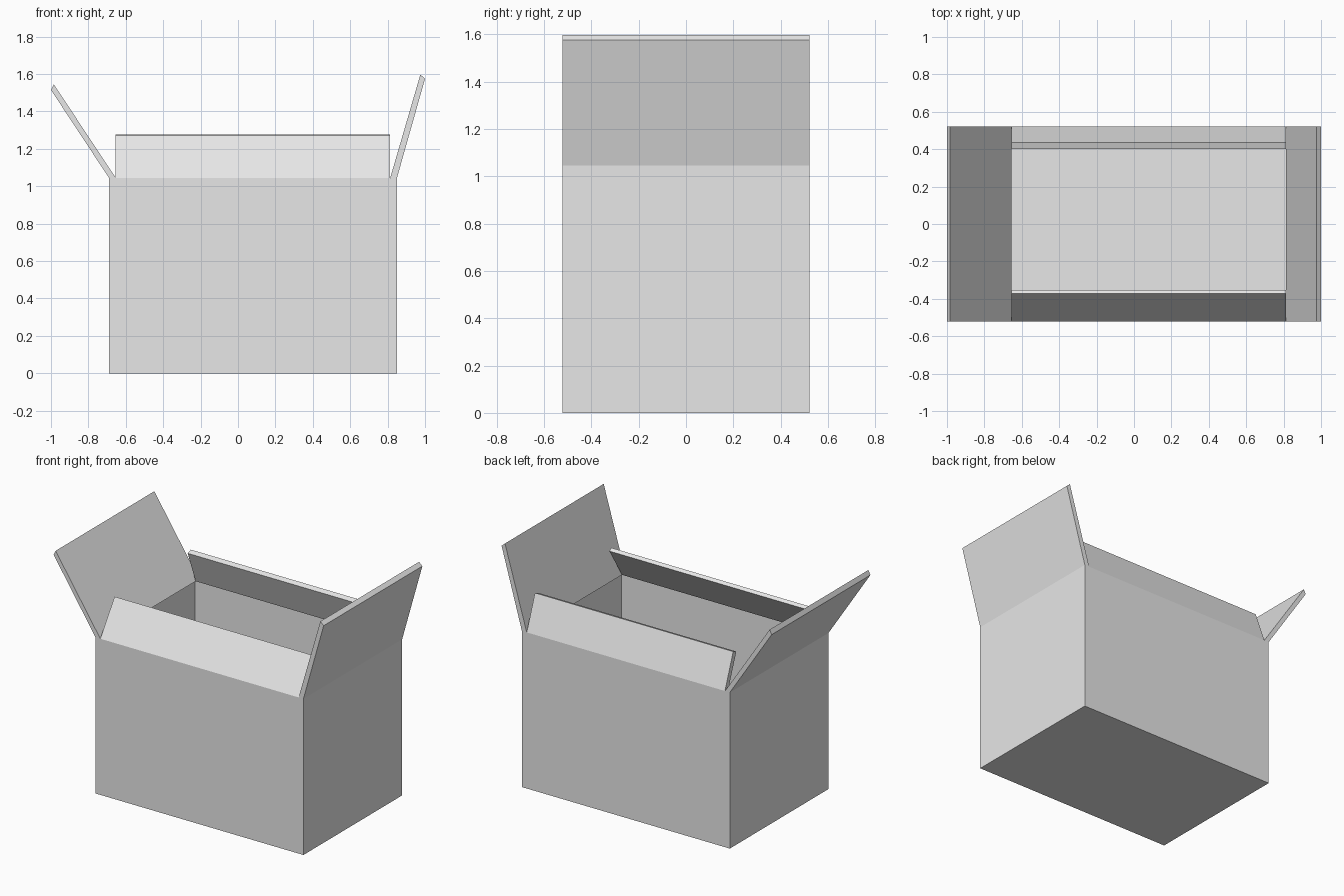
import bpy, bmesh
from mathutils import Vector

default = bpy.data.objects.get("Cube")
if default:
    bpy.data.objects.remove(default, do_unlink=True)

WALL = 0.036
LEFT, RIGHT = 0.85, -0.69
DEPTH = 0.522
RIM = 1.045

card = bpy.data.materials.new("light_grey_card")
card.use_nodes = True
colour = (0.8, 0.8, 0.8, 1)
card.diffuse_color = colour
card.node_tree.nodes["Principled BSDF"].inputs["Base Color"].default_value = colour


def add_part(name, bm):
    mesh = bpy.data.meshes.new(name)
    bm.to_mesh(mesh)
    bm.free()
    mesh.materials.append(card)
    obj = bpy.data.objects.new(name, mesh)
    bpy.context.collection.objects.link(obj)


# Open carton: hollowed cuboid, its rim left open where the flaps continue it
bm = bmesh.new()
bmesh.ops.create_cube(bm, size=1)
bmesh.ops.scale(bm, vec=(LEFT - RIGHT, 2 * DEPTH, RIM), verts=bm.verts)
bmesh.ops.translate(bm, vec=((LEFT + RIGHT) / 2, 0, RIM / 2), verts=bm.verts)
bm.normal_update()
top = max(bm.faces, key=lambda f: f.calc_center_median().z)
bmesh.ops.inset_individual(bm, faces=[top], thickness=WALL)
bmesh.ops.inset_individual(bm, faces=[top], thickness=0, depth=WALL - RIM)
rim = [f for f in bm.faces if all(v.co.z > RIM - 0.001 for v in f.verts)]
bmesh.ops.delete(bm, geom=rim, context='FACES_ONLY')
add_part("carton_body", bm)


def add_flap(name, profile, axis, start, end):
    """Extrude a (horizontal, z) profile along the hinge axis; drop the hidden hinge face."""
    bm = bmesh.new()
    place = lambda h, z: Vector((start, h, z)) if axis == 'X' else Vector((h, start, z))
    face = bm.faces.new([bm.verts.new(place(h, z)) for h, z in profile])
    run = Vector((end - start, 0, 0)) if axis == 'X' else Vector((0, end - start, 0))
    out = bmesh.ops.extrude_face_region(bm, geom=[face], use_keep_orig=True)
    moved = [g for g in out["geom"] if isinstance(g, bmesh.types.BMVert)]
    bmesh.ops.translate(bm, vec=run, verts=moved)
    bmesh.ops.recalc_face_normals(bm, faces=bm.faces)
    hinge = [f for f in bm.faces if all(v.co.z < RIM + 0.001 for v in f.verts)]
    bmesh.ops.delete(bm, geom=hinge, context='FACES_ONLY')
    add_part(name, bm)


# Each flap: outer hinge, outer tip, inner tip, inner hinge
add_flap("left_flap", [(LEFT, RIM), (1.0, 1.575), (0.975, 1.597), (LEFT - WALL, RIM)],
         'Y', -DEPTH, DEPTH)
add_flap("right_flap", [(RIGHT, RIM), (-1.0, 1.515), (-0.985, 1.545), (RIGHT + WALL, RIM)],
         'Y', -DEPTH, DEPTH)
add_flap("front_flap", [(-DEPTH, RIM), (-0.372, 1.27), (-0.352, 1.255), (WALL - DEPTH, RIM)],
         'X', RIGHT + WALL, LEFT - WALL)
add_flap("back_flap", [(DEPTH, RIM), (0.435, 1.276), (0.402, 1.264), (DEPTH - WALL, RIM)],
         'X', RIGHT + WALL, LEFT - WALL)
